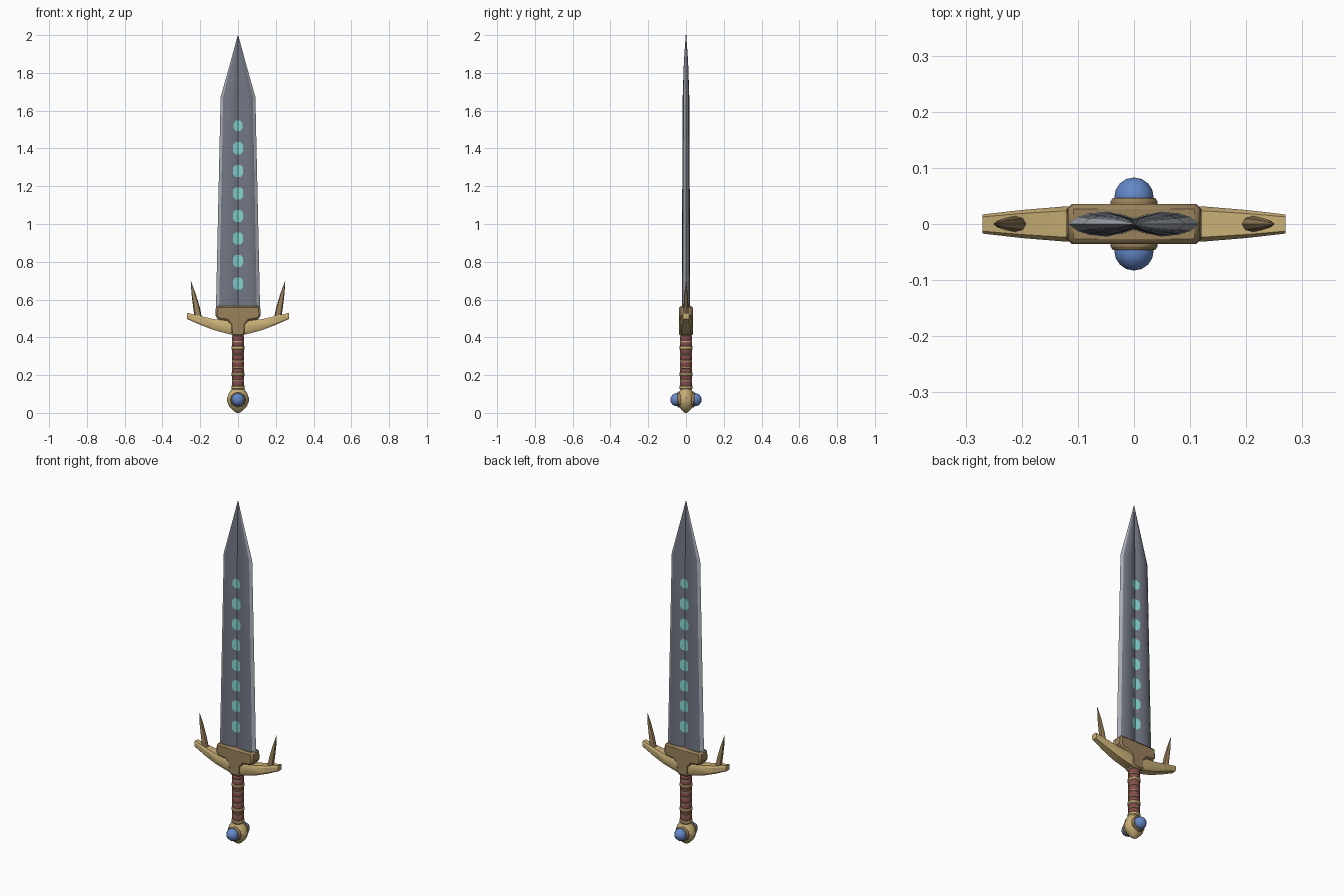
import bpy, bmesh, math
from mathutils import Vector

if "Cube" in bpy.data.objects:
    bpy.data.objects.remove(bpy.data.objects["Cube"])


def material(name, rgb):
    m = bpy.data.materials.new(name)
    lin = [((c / 255 + 0.055) / 1.055) ** 2.4 for c in rgb]
    m.diffuse_color = (*lin, 1)
    m.use_nodes = True
    m.node_tree.nodes["Principled BSDF"].inputs["Base Color"].default_value = m.diffuse_color
    return m


STEEL = material("dark steel", (114, 119, 131))
EDGE = material("bright edge steel", (172, 177, 184))
GOLD = material("gold", (200, 175, 118))
BRONZE = material("bronze", (154, 130, 92))
LEATHER = material("red leather", (130, 76, 74))
GEM = material("blue gem", (100, 136, 200))
RUNE = material("cyan rune", (132, 212, 208))


def finish(name, bm, mats, angle=30, fix=True):
    if fix:
        bmesh.ops.recalc_face_normals(bm, faces=bm.faces)
    me = bpy.data.meshes.new(name)
    bm.to_mesh(me)
    bm.free()
    ob = bpy.data.objects.new(name, me)
    bpy.context.collection.objects.link(ob)
    for m in mats:
        me.materials.append(m)
    if angle:
        bpy.ops.object.select_all(action='DESELECT')
        bpy.context.view_layer.objects.active = ob
        ob.select_set(True)
        bpy.ops.object.shade_smooth_by_angle(angle=math.radians(angle))
    return ob


def loft(name, rings, mats, angle=30, rule=None):
    """Skin a list of equal-length rings and cap both ends."""
    bm = bmesh.new()
    vs = [[bm.verts.new(p) for p in r] for r in rings]
    n = len(rings[0])
    for a, b in zip(vs, vs[1:]):
        for j in range(n):
            k = (j + 1) % n
            f = bm.faces.new((a[j], a[k], b[k], b[j]))
            if rule:
                f.material_index = rule(j)
    bm.faces.new(vs[0])
    bm.faces.new(vs[-1])
    return finish(name, bm, mats, angle)


def lathe(name, profile, mat, sides=16, sy=1.0, angle=30):
    rings = [[(r * math.cos(2 * math.pi * i / sides),
               sy * r * math.sin(2 * math.pi * i / sides), z)
              for i in range(sides)] for r, z in profile]
    return loft(name, rings, [mat], angle)


# blade: two-lobed section with a central groove and bright bevelled edges
W = 0.117
HALF = [(0, .009), (.025, .017), (.05, .0225), (.08, .019), (.1, .013)]
STATIONS = [(.54, 1, 1), (1.1, .895, .9), (1.672, .786, .78), (1.86, .335, .5), (2.0, .008, .06)]
quarter = HALF + [(W, 0)]
section = (quarter + [(x, -y) for x, y in HALF[::-1]]
           + [(-x, -y) for x, y in quarter[1:]] + [(-x, y) for x, y in HALF[:0:-1]])
loft("blade", [[(x * w, y * t, z) for x, y in section] for z, w, t in STATIONS],
     [STEEL, EDGE], 25, lambda j: 1 if j in (4, 5, 14, 15) else 0)


def blade_y(x, z):
    """Half thickness of the blade at a point near its middle."""
    for (z0, w0, t0), (z1, w1, t1) in zip(STATIONS, STATIONS[1:]):
        if z0 <= z <= z1:
            f = (z - z0) / (z1 - z0)
            w, t = w0 + f * (w1 - w0), t0 + f * (t1 - t0)
            break
    u = abs(x) / w
    for (x0, y0), (x1, y1) in zip(HALF, HALF[1:]):
        if x0 <= u <= x1:
            return t * (y0 + (y1 - y0) * (u - x0) / (x1 - x0))


# glowing runes: thin plates that follow the groove on both faces
bm = bmesh.new()
for i in range(8):
    zc = .685 + i * .1193
    s = .85 if i == 7 else 1
    cols = [(-.027, .017), (-.014, .032), (0, .032), (.014, .032), (.027, .017)]
    for side in (-1, 1):
        grid = []
        for x, h in cols:
            x, h = x * s, h * s
            grid.append([bm.verts.new((x, side * (blade_y(x, z) + .0018), z))
                         for z in (zc - h, zc + h)])
        for a, b in zip(grid, grid[1:]):
            q = [a[0], b[0], b[1], a[1]]
            bm.faces.new(q if side < 0 else q[::-1])
finish("runes", bm, [RUNE], 0, fix=False)

# crossguard arms: one chamfered beam curving up to both ends (x, bottom, top, half depth)
arm = [(.0, .415, .49, .033), (.04, .415, .49, .033), (.127, .438, .496, .031),
       (.2, .466, .513, .025), (.27, .497, .53, .017)]
rings = []
for x, b, t, d in [(-p[0], *p[1:]) for p in arm[:0:-1]] + arm:
    c, e = .22 * (t - b), .25 * d
    rings.append([(x, y, z) for y, z in
                  [(-d + e, b), (d - e, b), (d, b + c), (d, t - c),
                   (d - e, t), (-d + e, t), (-d, t - c), (-d, b + c)]])
loft("crossguard_arms", rings, [GOLD], 30)

# collar and neck: T-shaped plate with bevelled rim
right = [(.027, .406), (.038, .42), (.041, .465), (.058, .488), (.106, .494), (.12, .515), (.117, .566)]
outline = right + [(-x, z) for x, z in right[::-1]]
bm = bmesh.new()
front = [bm.verts.new((x, -.036, z)) for x, z in outline]
back = [bm.verts.new((x, .036, z)) for x, z in outline]
bm.faces.new(front)
bm.faces.new(back[::-1])
for j in range(len(outline)):
    k = (j + 1) % len(outline)
    bm.faces.new((front[j], back[j], back[k], front[k]))
collar = finish("blade_collar", bm, [BRONZE], 30)
bev = collar.modifiers.new("bevel", 'BEVEL')
bev.width, bev.segments, bev.limit_method, bev.angle_limit = .009, 1, 'ANGLE', math.radians(60)

# curved spikes on the arms
for side, label in ((-1, "left"), (1, "right")):
    rings = []
    for z, c, hw, hd in [(.485, .207, .02, .015), (.56, .22, .0175, .013),
                         (.63, .235, .011, .009), (.698, .2495, .0008, .0008)]:
        rings.append([(side * (c + hw * math.cos(a)), hd * math.sin(a), z)
                      for a in [2 * math.pi * i / 8 for i in range(8)]])
    loft("guard_spike_" + label, rings, [BRONZE], 40)

# grip: leather wraps bulging between gold rings
bounds = [.135, .172, .205, .24, .275, .31, .345, .378, .41]
profile = []
for a, b in zip(bounds, bounds[1:]):
    profile += [(.028, a + .001), (.0325, a + .3 * (b - a)), (.0325, a + .7 * (b - a)), (.028, b - .001)]
lathe("grip_wrap", profile, LEATHER, 12, angle=50)
for i, z in enumerate(bounds[:-1]):
    wide = z in (.135, .205, .345)
    h, r = (.011, .0355) if wide else (.004, .033)
    lathe(f"grip_ring_{i + 1}", [(r - .004, z - h), (r, z - h * .5), (r, z + h * .5), (r - .004, z + h)],
          GOLD, 12)

# pommel: flattened faceted knob
lathe("pommel", [(.006, 0), (.022, .009), (.047, .034), (.057, .06), (.057, .08),
                 (.048, .106), (.034, .125), (.03, .136)], GOLD, 12, sy=.8, angle=35)

# gems with their settings on the front and back of the pommel
for side, label in ((-1, "front"), (1, "back")):
    rings = []
    for r, y in [(.042, .025), (.042, .04), (.038, .046), (.03, .046)]:
        rings.append([(r * math.cos(a), side * y, .07 + r * math.sin(a))
                      for a in [2 * math.pi * i / 12 for i in range(12)]])
    loft("gem_setting_" + label, rings, [BRONZE], 30)
    bm = bmesh.new()
    bmesh.ops.create_uvsphere(bm, u_segments=12, v_segments=8, radius=.035)
    for v in bm.verts:
        v.co = Vector((v.co.x, v.co.z + side * .048, v.co.y + .07))
    finish("pommel_gem_" + label, bm, [GEM], 40)
